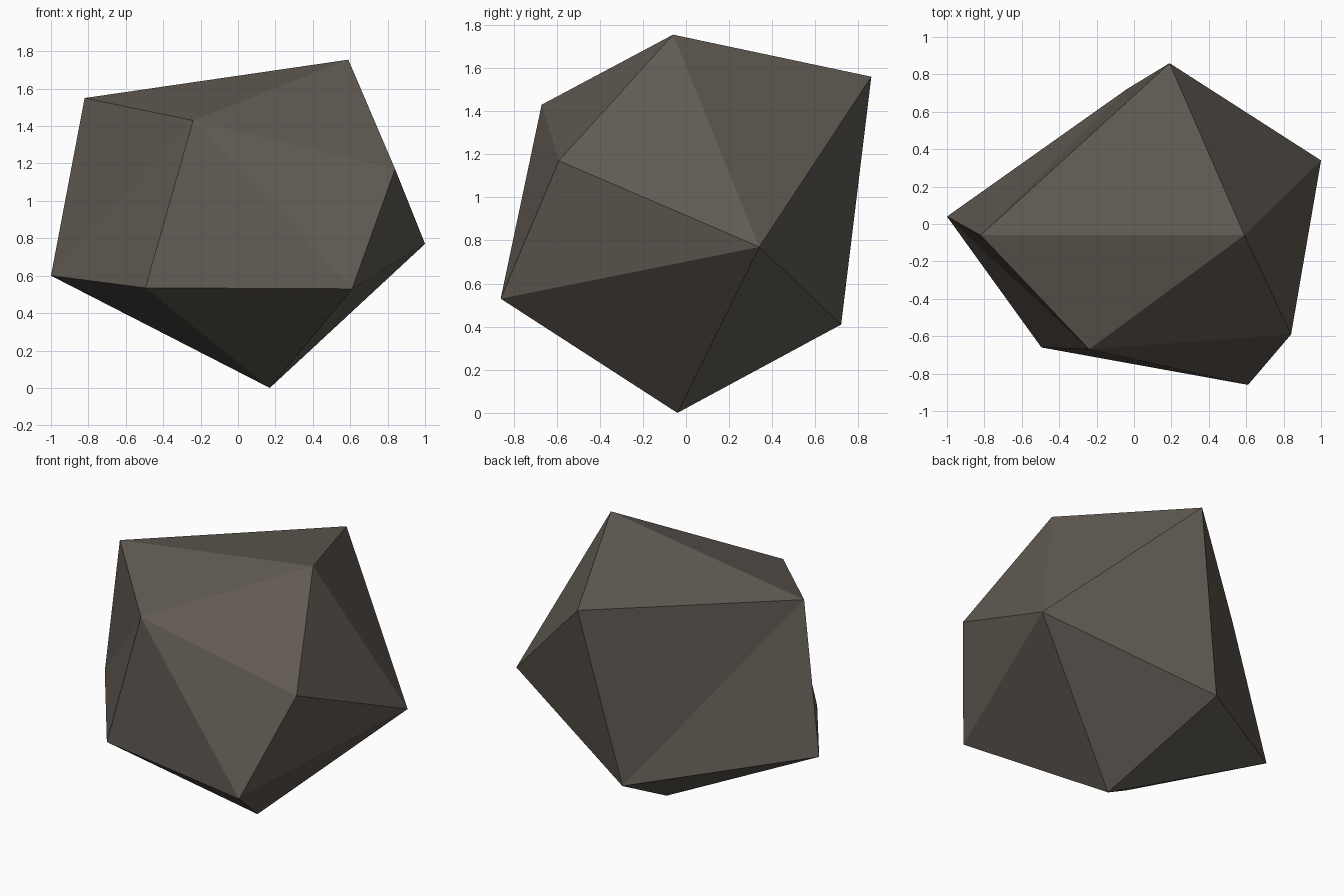
import bpy, bmesh

if "Cube" in bpy.data.objects:
    bpy.data.objects.remove(bpy.data.objects["Cube"])

# corner points of the boulder
P = {
    "A": (-0.82, -0.06, 1.55), "B": (0.59, -0.06, 1.755), "C": (-0.24, -0.67, 1.43),
    "D": (0.84, -0.59, 1.17), "E": (1.00, 0.34, 0.77), "F": (0.61, -0.86, 0.53),
    "G": (-0.495, -0.66, 0.535), "H": (-1.00, 0.04, 0.60), "I": (0.17, -0.04, 0.0),
    "J": (0.19, 0.86, 1.56), "K": (-0.04, 0.72, 0.41),
}
# facets: top, front, right, back, underside
FACETS = ("BJA BAC BCD BDE BEJ "
          "CFD CGF ACH CGH "
          "DFE FIE "
          "JKA AKH EKJ "
          "EIK KIH GIF GHI").split()

stone = bpy.data.materials.new("stone_grey_brown")
stone.diffuse_color = (0.120, 0.104, 0.086, 1)
stone.use_nodes = True
stone.node_tree.nodes["Principled BSDF"].inputs["Base Color"].default_value = stone.diffuse_color

# boulder: closed flat-shaded faceted rock
bm = bmesh.new()
v = {name: bm.verts.new(co) for name, co in P.items()}
for f in FACETS:
    bm.faces.new([v[c] for c in f])
bmesh.ops.recalc_face_normals(bm, faces=bm.faces)
mesh = bpy.data.meshes.new("boulder")
bm.to_mesh(mesh)
bm.free()
mesh.materials.append(stone)
bpy.context.collection.objects.link(bpy.data.objects.new("boulder", mesh))
